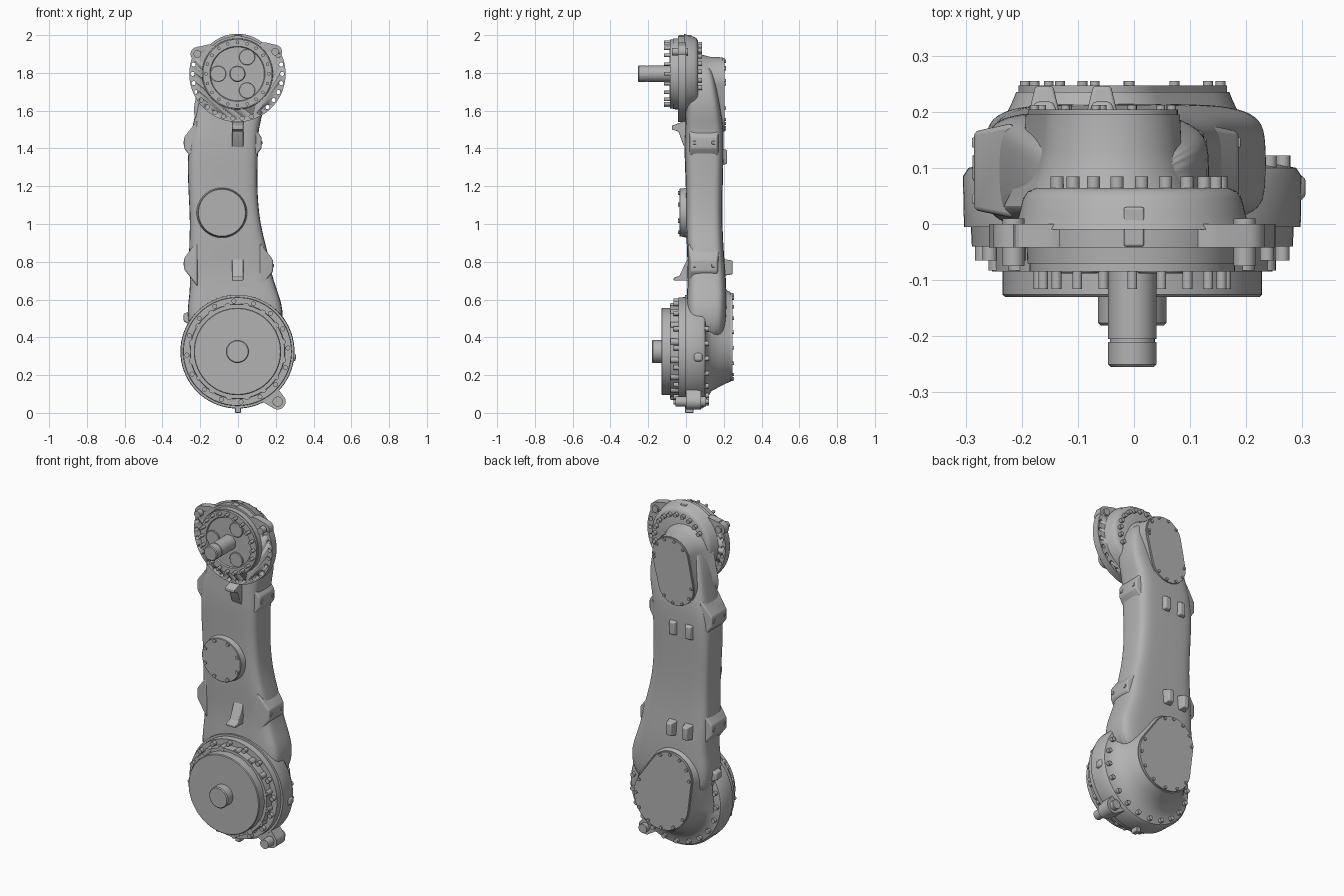
import bpy, bmesh
from math import radians, cos, sin, copysign
from mathutils import Matrix, Vector

cube = bpy.data.objects.get("Cube")
if cube:
    bpy.data.objects.remove(cube)

GREY = (0.45, 0.45, 0.45, 1)
metal = bpy.data.materials.new("cast_grey")
metal.use_nodes = True
metal.diffuse_color = GREY
metal.node_tree.nodes["Principled BSDF"].inputs["Base Color"].default_value = GREY

SEG = 72
ANGLES = [radians(360 * i / SEG) for i in range(SEG)]


def finish(name, bm, bevel=0, subdiv=0):
    bmesh.ops.recalc_face_normals(bm, faces=bm.faces)
    me = bpy.data.meshes.new(name)
    bm.to_mesh(me)
    bm.free()
    ob = bpy.data.objects.new(name, me)
    bpy.context.collection.objects.link(ob)
    me.materials.append(metal)
    if bevel:
        mod = ob.modifiers.new("Bevel", "BEVEL")
        mod.width, mod.segments = bevel, 3
    if subdiv:
        mod = ob.modifiers.new("Subdivision", "SUBSURF")
        mod.levels = mod.render_levels = subdiv
    bpy.ops.object.select_all(action="DESELECT")
    ob.select_set(True)
    bpy.context.view_layer.objects.active = ob
    bpy.ops.object.shade_smooth_by_angle(angle=radians(38))
    return ob


def loft(name, rings, **kw):
    """Skin a list of equal-length point rings and cap both ends."""
    bm = bmesh.new()
    rows = [[bm.verts.new(p) for p in ring] for ring in rings]
    for a, b in zip(rows, rows[1:]):
        for i in range(len(a)):
            j = (i + 1) % len(a)
            bm.faces.new((a[i], a[j], b[j], b[i]))
    bm.faces.new(rows[0])
    bm.faces.new(rows[-1])
    return finish(name, bm, **kw)


def hull(circles, grow=0):
    """Outline around one or more (x, z, radius) circles."""
    out = []
    for a in ANGLES:
        x, z, r = max(circles, key=lambda c: c[0] * cos(a) + c[1] * sin(a) + c[2])
        out.append((x + (r + grow) * cos(a), z + (r + grow) * sin(a)))
    return out


def stack(name, layers):
    """Loft (y, outline) layers from front to back."""
    return loft(name, [[(x, y, z) for x, z in o] for y, o in layers])


def lathe(name, centre, profile):
    return stack(name, [(y, hull([(*centre, r)])) for y, r in profile])


def pins(name, spots, y0, y1, r):
    """Many small cylinders along y in one object."""
    bm = bmesh.new()
    for x, z in spots:
        m = Matrix.Translation((x, (y0 + y1) / 2, z)) @ Matrix.Rotation(radians(90), 4, "X")
        bmesh.ops.create_cone(bm, cap_ends=True, segments=14, radius1=r, radius2=r,
                              depth=abs(y1 - y0), matrix=m)
    return finish(name, bm)


def around(centre, r, angles):
    return [(centre[0] + r * cos(radians(a)), centre[1] + r * sin(radians(a))) for a in angles]


def boss(name, axis, base, base_half, tip, tip_half, bevel=0.008):
    """Tapered block between two rectangles, along x or y."""
    rings = []
    for c, (u, v) in ((base, base_half), (tip, tip_half)):
        ring = []
        for s, t in ((-1, -1), (1, -1), (1, 1), (-1, 1)):
            off = (0, s * u, t * v) if axis == "x" else (s * u, 0, t * v)
            ring.append(Vector(c) + Vector(off))
        rings.append(ring)
    return loft(name, rings, bevel=bevel)


# Main arm casing: rounded sections of (z, left, right, front, back)
SECTIONS = [
    (0.35, -0.24, 0.20, 0.01, 0.20), (0.52, -0.275, 0.25, 0.0, 0.215),
    (0.63, -0.255, 0.215, 0.005, 0.215), (0.74, -0.255, 0.175, 0.01, 0.21),
    (0.85, -0.262, 0.16, 0.005, 0.2), (1.0, -0.252, 0.115, 0.0, 0.192),
    (1.2, -0.265, 0.10, 0.0, 0.194), (1.38, -0.268, 0.107, -0.01, 0.2),
    (1.5, -0.245, 0.105, -0.005, 0.2), (1.6, -0.222, 0.14, 0.0, 0.185),
    (1.75, -0.19, 0.13, 0.0, 0.16), (1.86, -0.13, 0.08, 0.0, 0.13),
]


def section(z, x0, x1, y0, y1):
    ring = []
    for i in range(28):
        a = radians(360 * i / 28)
        u, v = (copysign(abs(f) ** 0.42, f) for f in (cos(a), sin(a)))
        ring.append(((x0 + x1 + u * (x1 - x0)) / 2, (y0 + y1 + v * (y1 - y0)) / 2, z))
    return ring


loft("arm_casing", [section(*s) for s in SECTIONS], subdiv=2)

# Lower housing, blending from round rim to the rear cover
LOW = (-0.003, 0.325)
low_cover = [(-0.07, 0.50, 0.14), (-0.01, 0.345, 0.18)]
rim = [(*LOW, 0.30)]
stack("lower_housing", [(-0.005, hull(rim)), (0.085, hull(rim, 0.002)), (0.1, hull(rim, -0.008)),
                        (0.108, hull(rim, -0.045)), (0.135, hull(low_cover, 0.05)),
                        (0.18, hull(low_cover, 0.025)), (0.22, hull(low_cover, 0.006)),
                        (0.235, hull(low_cover))])
stack("lower_rear_cover", [(0.23, hull(low_cover, -0.004)), (0.247, hull(low_cover, -0.004))])
pins("lower_cover_bolts", hull(low_cover, -0.016)[::6], 0.24, 0.255, 0.009)
pins("lower_rim_bolts", around(LOW, 0.272, range(165, 400, 17)), 0.09, 0.122, 0.013)

# Lower front drum, bolt ring and shaft
lathe("lower_drum", LOW, [(0.0, 0.288), (-0.04, 0.286), (-0.04, 0.252), (-0.085, 0.25),
                          (-0.085, 0.24), (-0.08, 0.24), (-0.08, 0.231), (-0.126, 0.231),
                          (-0.13, 0.227)])
lathe("lower_shaft", LOW, [(-0.1, 0.061), (-0.176, 0.061), (-0.181, 0.056)])
ring_angles = [i * 22.5 + 4 for i in range(16)]
pins("lower_flange_bolts", around(LOW, 0.268, ring_angles), -0.03, -0.065, 0.013)
pins("lower_ring_tabs", around(LOW, 0.243, [a + 8 for a in ring_angles]), -0.03, -0.083, 0.018)

# Lower ear, side plug and locating nubs
stack("lower_ear", [(y, hull([(0.21, 0.06, 0.042), (0.1, 0.16, 0.07)])) for y in (0.0, 0.08)])
pins("lower_ear_bolt", [(0.21, 0.06)], -0.055, 0.105, 0.027)
boss("side_plug", "x", (0.25, 0.065, 0.295), (0.024, 0.024), (0.306, 0.065, 0.295), (0.022, 0.022), 0.012)
boss("left_boss", "x", (-0.2, 0.1, 0.5), (0.05, 0.06), (-0.288, 0.1, 0.505), (0.025, 0.02))
boss("bottom_nub", "y", (0, -0.005, 0.03), (0.015, 0.03), (0, 0.04, 0.03), (0.015, 0.03), 0.004)
boss("top_nub", "y", (0, -0.04, 1.97), (0.018, 0.03), (0, 0.03, 1.97), (0.018, 0.03), 0.004)

# Upper rear housing, cover and dome
TOP = (-0.003, 1.795)
top_cover = [(-0.04, 1.76, 0.122), (-0.075, 1.605, 0.118)]
stack("upper_rear_housing", [(0.03, hull(top_cover, 0.04)), (0.08, hull(top_cover, 0.015)),
                             (0.13, hull(top_cover, 0.003)), (0.195, hull(top_cover))])
stack("upper_rear_cover", [(0.19, hull(top_cover, -0.004)), (0.204, hull(top_cover, -0.004))])
pins("upper_cover_bolts", hull(top_cover, -0.015)[::7], 0.2, 0.212, 0.008)
lathe("upper_dome", TOP, [(-0.01, 0.212), (0.015, 0.202), (0.045, 0.195), (0.058, 0.186), (0.064, 0.172)])
pins("upper_dome_bolts", around(TOP, 0.158, range(-28, 150, 16)), 0.055, 0.085, 0.012)

# Upper flange with a reduced top arc and drilled holes
flange_outline = []
for a in ANGLES:
    r = 0.2 if sin(a) > 0.6 else 0.255
    flange_outline.append((TOP[0] + r * cos(a), TOP[1] + r * sin(a)))
flange = stack("upper_flange", [(-0.042, flange_outline), (0.0, flange_outline)])
cutter = pins("hole_cutter", around(TOP, 0.237, range(156, 386, 12)), -0.1, 0.05, 0.011)
cutter.hide_render = True
drill = flange.modifiers.new("Holes", "BOOLEAN")
drill.operation, drill.solver, drill.object = "DIFFERENCE", "EXACT", cutter
bpy.context.view_layer.objects.active = flange
bpy.ops.object.modifier_apply(modifier="Holes")
bpy.data.objects.remove(cutter)

# Ears on the flange
EARS = [(-0.215, 1.9), (0.197, 1.912)]
for side, (x, z) in zip(("right", "left"), EARS):
    stack("flange_ear_" + side, [(y, hull([(x, z, 0.036), (x * 0.7, z - 0.01, 0.06)])) for y in (-0.042, 0.0)])
pins("flange_ear_bolts", EARS, -0.075, 0.01, 0.02)

# Upper gear face: bolt ring, three planets and input shaft
lathe("upper_hub_ring", TOP, [(0.0, 0.19), (-0.07, 0.187), (-0.07, 0.183), (-0.085, 0.183),
                              (-0.085, 0.146), (-0.078, 0.142)])
pins("upper_ring_bolts", around(TOP, 0.167, range(0, 360, 18)), -0.08, -0.116, 0.009)
for i, (x, z) in enumerate(around(TOP, 0.102, (60, 180, 300))):
    lathe("planet_gear_%d" % (i + 1), (x, z), [(-0.07, 0.042), (-0.086, 0.042), (-0.088, 0.04)])
lathe("input_shaft", TOP, [(-0.07, 0.043), (-0.205, 0.043), (-0.205, 0.04), (-0.21, 0.04),
                           (-0.21, 0.043), (-0.25, 0.043), (-0.255, 0.038)])

# Round inspection cover on the front
MID = (-0.085, 1.06)
lathe("inspection_cover", MID, [(0.02, 0.137), (-0.008, 0.13), (-0.02, 0.127), (-0.032, 0.127), (-0.035, 0.124)])
pins("inspection_bolts", around(MID, 0.112, range(22, 382, 45)), -0.03, -0.042, 0.01)

# Bolted mounting pads on both sides of the arm
for name, x, z in (("upper_left", 0.125, 1.43), ("lower_left", 0.186, 0.78),
                   ("upper_right", -0.285, 1.43), ("lower_right", -0.285, 0.79)):
    d = copysign(1, x)
    boss("mount_pad_" + name, "x", (x - d * 0.07, 0.095, z), (0.085, 0.12), (x, 0.095, z), (0.07, 0.03))
    for y in (0.045, 0.145):
        boss("pad_bolt_" + name, "x", (x - d * 0.01, y, z), (0.009, 0.009), (x + d * 0.004, y, z),
             (0.009, 0.009), 0.003)

# Paired lifting brackets on the back
for name, z, tip in (("upper", 1.355, 0.218), ("lower", 0.77, 0.246)):
    for x in (-0.16, -0.057):
        boss("back_bracket_" + name, "y", (x, 0.17, z), (0.034, 0.05), (x, tip, z), (0.016, 0.036), 0.006)

# Hook lugs on the front, extruded from a side profile of (y, z)
LUGS = {
    "lower_front_lug": [(0.03, 0.85), (0.0, 0.80), (-0.035, 0.725), (-0.065, 0.716), (-0.065, 0.70), (0.03, 0.70)],
    "upper_front_lug": [(0.03, 1.36), (-0.015, 1.42), (-0.04, 1.49), (-0.075, 1.50), (-0.075, 1.52), (0.03, 1.56)],
}
for name, profile in LUGS.items():
    loft(name, [[(x, y, z) for y, z in profile] for x in (-0.032, 0.028)], bevel=0.004)
